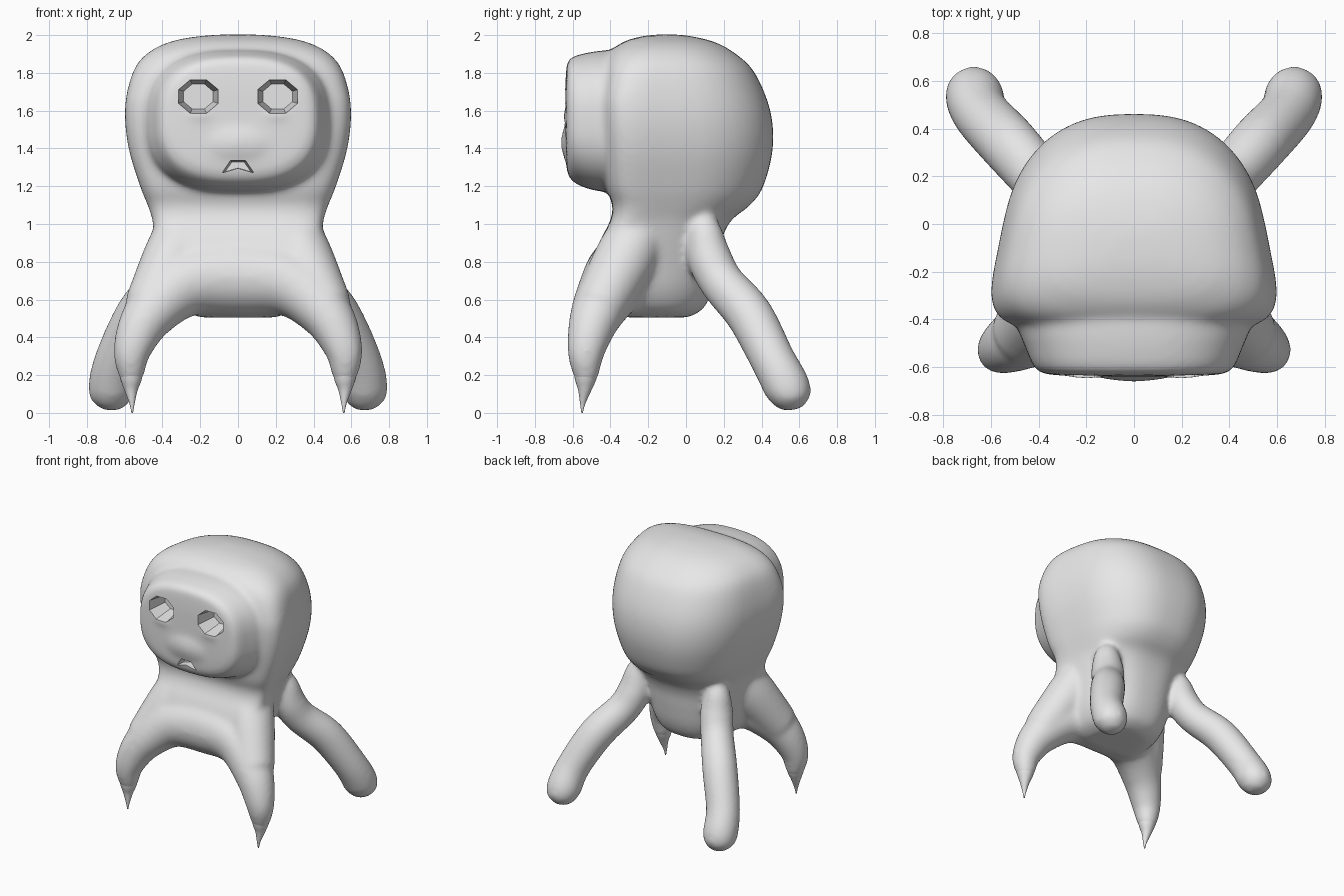
import bpy
import bmesh
from math import cos, sin, pi, radians
from mathutils import Vector, Matrix

cube = bpy.data.objects.get("Cube")
if cube:
    bpy.data.objects.remove(cube, do_unlink=True)

grey = bpy.data.materials.new("plain_grey")
grey.use_nodes = True
grey.diffuse_color = (0.8, 0.8, 0.8, 1)
grey.node_tree.nodes["Principled BSDF"].inputs["Base Color"].default_value = (0.8, 0.8, 0.8, 1)

SIDES = 48


def resample(rows, steps=4):
    """Smooth curve through rows of numbers."""
    out = []
    for i in range(len(rows) - 1):
        a, b = rows[max(i - 1, 0)], rows[i]
        c, d = rows[i + 1], rows[min(i + 2, len(rows) - 1)]
        for s in range(steps):
            t = s / steps
            out.append([q + 0.5 * t * (r - p + t * (2 * p - 5 * q + 4 * r - w + t * (3 * (q - r) + w - p)))
                        for p, q, r, w in zip(a, b, c, d)])
    return out + [list(rows[-1])]


def loft(bm, rings):
    """Closed skin over a list of rings of points."""
    loops = [[bm.verts.new(p) for p in ring] for ring in rings]
    for a, b in zip(loops, loops[1:]):
        n = len(a)
        for i in range(n):
            j = (i + 1) % n
            bm.faces.new((a[i], a[j], b[j], b[i]))
    bm.faces.new(loops[0][::-1])
    bm.faces.new(loops[-1])


def power(value, n):
    return (1 if value >= 0 else -1) * abs(value) ** (2 / n)


def tube(bm, rows, ref):
    """Round limb along rows of x, y, z, radius."""
    rows = resample(rows, 5)
    pts = [Vector(r[:3]) for r in rows]
    rings = []
    for i, p in enumerate(pts):
        tangent = (pts[min(i + 1, len(pts) - 1)] - pts[max(i - 1, 0)]).normalized()
        u = tangent.cross(Vector(ref)).normalized()
        v = tangent.cross(u)
        rings.append([p + rows[i][3] * (u * cos(2 * pi * k / 24) + v * sin(2 * pi * k / 24)) for k in range(24)])
    loft(bm, rings)


def mirror(rows, side):
    return [(side * x, y, z, r) for x, y, z, r in rows]


def blob(bm, centre, size):
    bmesh.ops.create_uvsphere(bm, u_segments=24, v_segments=16, radius=1,
                              matrix=Matrix.Translation(centre) @ Matrix.Diagonal((*size, 1)))


def make_object(name, bm):
    bmesh.ops.recalc_face_normals(bm, faces=bm.faces)
    mesh = bpy.data.meshes.new(name)
    bm.to_mesh(mesh)
    bm.free()
    obj = bpy.data.objects.new(name, mesh)
    bpy.context.collection.objects.link(obj)
    mesh.materials.append(grey)
    return obj


bm = bmesh.new()

# Torso and head: height, half width, front y, back y
torso = [(0.505, 0.2, -0.32, 0.01), (0.55, 0.3, -0.42, 0.09), (0.65, 0.37, -0.49, 0.14),
         (0.8, 0.41, -0.49, 0.17), (0.92, 0.435, -0.45, 0.19), (1.02, 0.45, -0.4, 0.24),
         (1.1, 0.475, -0.39, 0.34), (1.2, 0.515, -0.42, 0.41), (1.4, 0.575, -0.44, 0.46),
         (1.6, 0.595, -0.45, 0.447), (1.8, 0.565, -0.44, 0.365), (1.9, 0.5, -0.41, 0.265),
         (1.96, 0.39, -0.34, 0.16), (1.99, 0.25, -0.25, 0.05), (2.003, 0.1, -0.16, -0.04)]
rings = []
for z, half, front, back in resample(torso):
    roundness = min(max((z - 1.65) / 0.3, 0), 1)
    ring = []
    for k in range(SIDES):
        a = 2 * pi * k / SIDES
        n = 2.6 if sin(a) > 0 else 5.5 - 2.7 * roundness
        u, v = power(cos(a), n), power(sin(a), n)
        ring.append((0.925 * half * u * (1 - 0.17 * v), (front + back) / 2 + (back - front) / 2 * v, z))
    rings.append(ring)
loft(bm, rings)

# Raised face: y, half width, half height, centre height
face = [(-0.2, 0.5, 0.38, 1.545), (-0.42, 0.49, 0.375, 1.545), (-0.52, 0.455, 0.36, 1.547),
        (-0.6, 0.42, 0.33, 1.555), (-0.63, 0.37, 0.285, 1.565), (-0.64, 0.2, 0.15, 1.56)]
loft(bm, [[(w * power(cos(2 * pi * k / SIDES), 2.6), y, zc + h * power(sin(2 * pi * k / SIDES), 2.6))
           for k in range(SIDES)] for y, w, h, zc in resample(face)])

# Muzzle
blob(bm, (0, -0.5, 1.43), (0.34, 0.163, 0.18))

# Front legs: one arch from ankle to ankle
half_arch = [(0.566, -0.535, 0.1, 0.02), (0.566, -0.533, 0.15, 0.045), (0.566, -0.53, 0.21, 0.072),
             (0.558, -0.527, 0.34, 0.104), (0.47, -0.475, 0.52, 0.14), (0.28, -0.38, 0.685, 0.18)]
arch = half_arch + [(0, -0.33, 0.72, 0.21)] + mirror(half_arch[::-1], -1)
tube(bm, arch, (0, 1, 0))

shoulder = [(0.27, -0.22, 1.02, 0.14), (0.34, -0.32, 0.82, 0.165), (0.47, -0.465, 0.55, 0.14)]
rear_leg = [(0.3, 0.08, 1.03, 0.07), (0.335, 0.1, 0.95, 0.095), (0.35, 0.125, 0.82, 0.118),
            (0.4, 0.19, 0.69, 0.118), (0.525, 0.335, 0.52, 0.125), (0.64, 0.46, 0.28, 0.12),
            (0.67, 0.537, 0.13, 0.124), (0.67, 0.548, 0.06, 0.1), (0.67, 0.55, 0.015, 0.05)]
for side in (-1, 1):
    # Lower eyelid, shoulder and rear leg
    blob(bm, (side * 0.2, -0.6, 1.575), (0.1, 0.055, 0.03))
    tube(bm, mirror(shoulder, side), (0, 1, 0))
    tube(bm, mirror(rear_leg, side), (side * 0.77, -0.64, 0))

body = make_object("creature_body", bm)
remesh = body.modifiers.new("merge", 'REMESH')
remesh.mode = 'VOXEL'
remesh.voxel_size = 0.015
soften = body.modifiers.new("soften", 'SMOOTH')
soften.factor = 0.5
soften.iterations = 24


# Eye sockets and mouth notch
def cutter(name, outline, y_back, shrink, centre):
    cut = bmesh.new()
    loft(cut, [[(centre[0] + s * x, y, centre[1] + s * z) for x, z in outline]
               for y, s in ((-0.75, 1.1), (-0.63, 1), (y_back, shrink))])
    obj = make_object(name, cut)
    obj.hide_render = True
    mod = body.modifiers.new(name, 'BOOLEAN')
    mod.operation = 'DIFFERENCE'
    mod.object = obj
    return obj


eye = [(0.113 * cos(pi * (k + 0.5) / 4), 0.095 * sin(pi * (k + 0.5) / 4)) for k in range(8)]
cutters = [cutter("eye_cutter", eye, -0.48, 0.75, (side * 0.21, 1.675)) for side in (-1, 1)]
notch = [(-0.085, -0.035), (-0.04, 0.03), (0.04, 0.03), (0.085, -0.035), (0, -0.01)]
cutters.append(cutter("mouth_cutter", notch, -0.57, 0.8, (0, 1.305)))

# Bake the merged skin
bpy.ops.object.select_all(action='DESELECT')
body.select_set(True)
bpy.context.view_layer.objects.active = body
bpy.ops.object.convert(target='MESH')
for obj in cutters:
    bpy.data.objects.remove(obj, do_unlink=True)

# Thin front claws
claw = [(0.566, -0.53, 0.22, 0.066), (0.566, -0.533, 0.17, 0.054), (0.566, -0.537, 0.12, 0.035),
        (0.561, -0.547, 0.05, 0.014), (0.56, -0.55, 0, 0.004)]
for name, side in (("right_claw", -1), ("left_claw", 1)):
    bm = bmesh.new()
    tube(bm, mirror(claw, side), (0, 1, 0))
    make_object(name, bm).select_set(True)

bpy.ops.object.shade_smooth_by_angle(angle=radians(35))
